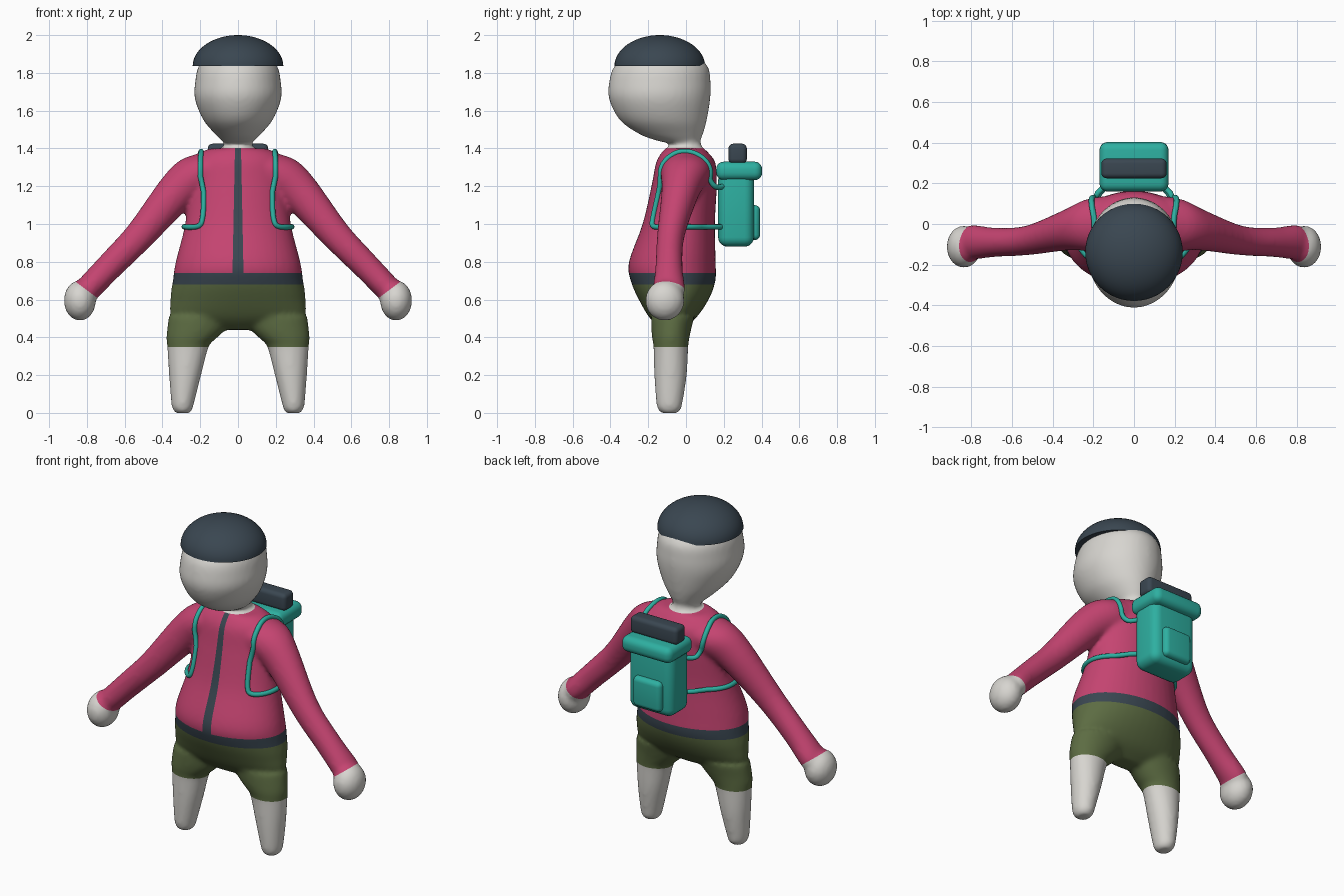
import bpy, bmesh, math
from mathutils import Vector, Matrix
from mathutils.bvhtree import BVHTree

old = bpy.data.objects.get("Cube")
if old:
    bpy.data.objects.remove(old, do_unlink=True)


def material(name, rgb):
    m = bpy.data.materials.new(name)
    m.use_nodes = True
    m.diffuse_color = (*rgb, 1)
    m.node_tree.nodes["Principled BSDF"].inputs["Base Color"].default_value = (*rgb, 1)
    return m


SKIN = material("pale_grey", (0.68, 0.665, 0.63))
PINK = material("raspberry", (0.56, 0.058, 0.165))
OLIVE = material("olive_green", (0.108, 0.15, 0.055))
DARK = material("slate", (0.042, 0.062, 0.082))
TEAL = material("teal", (0.027, 0.43, 0.355))


def add_object(name, bm, mats):
    mesh = bpy.data.meshes.new(name)
    bm.to_mesh(mesh)
    bm.free()
    for m in mats:
        mesh.materials.append(m)
    ob = bpy.data.objects.new(name, mesh)
    bpy.context.collection.objects.link(ob)
    for p in mesh.polygons:
        p.use_smooth = True
    return ob


def spline(points, steps):
    """Catmull-Rom through tuples of any length."""
    pts = [points[0]] + list(points) + [points[-1]]
    out = []
    for a, b, c, d in zip(pts, pts[1:], pts[2:], pts[3:]):
        for i in range(steps):
            t = i / steps
            out.append([0.5 * (2 * q + (r - p) * t + (2 * p - 5 * q + 4 * r - s) * t * t
                               + (3 * q - p - 3 * r + s) * t ** 3)
                        for p, q, r, s in zip(a, b, c, d)])
    return out + [list(points[-1])]


def loft(bm, sections, u, v, sides=40):
    """Skin elliptical rings (x, y, z, ru, rv) lying in the plane of u and v."""
    rings = []
    for x, y, z, ru, rv in spline(sections, 5):
        ring = []
        for k in range(sides):
            a = 2 * math.pi * k / sides
            ring.append(bm.verts.new(Vector((x, y, z)) + u * ru * math.cos(a) + v * rv * math.sin(a)))
        rings.append(ring)
    for lo, hi in zip(rings, rings[1:]):
        for k in range(sides):
            n = (k + 1) % sides
            bm.faces.new((lo[k], lo[n], hi[n], hi[k]))
    bm.faces.new(rings[0][::-1])
    bm.faces.new(rings[-1])


X, Y = Vector((1, 0, 0)), Vector((0, 1, 0))


def upright(bm, rows):
    """Loft rows of (z, half width, front y, back y)."""
    loft(bm, [(0, (f + b) / 2, z, w, (b - f) / 2) for z, w, f, b in rows], X, Y)


# Body shells: torso, head with neck, arms, hands, legs
bm = bmesh.new()
upright(bm, [(0.44, 0.14, -0.12, -0.03), (0.50, 0.34, -0.19, 0.05), (0.60, 0.358, -0.25, 0.12),
             (0.70, 0.345, -0.293, 0.156), (0.80, 0.33, -0.302, 0.157), (1.00, 0.28, -0.23, 0.153),
             (1.20, 0.26, -0.183, 0.163), (1.32, 0.25, -0.16, 0.157), (1.37, 0.215, -0.135, 0.125),
             (1.40, 0.15, -0.11, 0.095)])
upright(bm, [(1.33, 0.075, -0.09, 0.087), (1.42, 0.073, -0.09, 0.08), (1.44, 0.085, -0.15, 0.075),
             (1.475, 0.12, -0.245, 0.09), (1.55, 0.183, -0.35, 0.11), (1.66, 0.228, -0.407, 0.128),
             (1.75, 0.227, -0.407, 0.13), (1.84, 0.206, -0.376, 0.112), (1.93, 0.13, -0.27, 0.01)])
for s in (-1, 1):
    arm_u = Vector((0.74 * s, 0, 0.67))
    loft(bm, [(0.12 * s, 0.0, 1.285, 0.13, 0.14), (0.22 * s, -0.005, 1.25, 0.125, 0.128),
              (0.33 * s, -0.03, 1.165, 0.105, 0.10), (0.52 * s, -0.08, 0.94, 0.081, 0.073),
              (0.68 * s, -0.09, 0.775, 0.073, 0.072), (0.79 * s, -0.09, 0.66, 0.069, 0.085),
              (0.82 * s, -0.095, 0.625, 0.062, 0.08)], arm_u, Y)
    hand = Matrix.LocRotScale(Vector((0.837 * s, -0.112, 0.595)), None, Vector((0.085, 0.104, 0.107)))
    bmesh.ops.create_uvsphere(bm, u_segments=32, v_segments=20, radius=1, matrix=hand)
    loft(bm, [(0.293 * s, -0.088, -0.002, 0.035, 0.04), (0.293 * s, -0.088, 0.015, 0.05, 0.058),
              (0.293 * s, -0.088, 0.05, 0.06, 0.069), (0.28 * s, -0.082, 0.2, 0.085, 0.086),
              (0.265 * s, -0.08, 0.35, 0.11, 0.092), (0.249 * s, -0.081, 0.39, 0.13, 0.098),
              (0.222 * s, -0.078, 0.44, 0.154, 0.105), (0.195 * s, -0.07, 0.51, 0.172, 0.115)], X, Y)
bmesh.ops.recalc_face_normals(bm, faces=bm.faces)
body = add_object("body", bm, [])

# Fuse the shells into one soft skin
mod = body.modifiers.new("fuse", 'REMESH')
mod.mode, mod.voxel_size, mod.use_smooth_shade = 'VOXEL', 0.013, True
mod = body.modifiers.new("soften", 'SMOOTH')
mod.factor, mod.iterations = 0.5, 8
evaluated = body.evaluated_get(bpy.context.evaluated_depsgraph_get())
fused = bpy.data.meshes.new_from_object(evaluated)
bpy.data.objects.remove(body, do_unlink=True)
bm = bmesh.new()
bm.from_mesh(fused)
bpy.data.meshes.remove(fused)


def cut(co, normal, keep):
    faces = [f for f in bm.faces if keep(f.calc_center_median())]
    edges = {e for f in faces for e in f.edges}
    verts = {v for f in faces for v in f.verts}
    bmesh.ops.bisect_plane(bm, geom=faces + list(edges) + list(verts), dist=1e-5,
                           plane_co=co, plane_no=normal)


# Clean clothing borders: hems, belt, collar, zip, cuffs
HEM, BELT_LOW, BELT_TOP, COLLAR = 0.35, 0.68, 0.74, 1.402
CUFF, CUFF_DIR = Vector((0.80, 0, 0.65)), Vector((0.6, 0, -0.8))
for z in (HEM, BELT_LOW, BELT_TOP, COLLAR):
    cut((0, 0, z), (0, 0, 1), lambda c: abs(c.x) < 0.5)
for s in (-1, 1):
    cut((0.016 * s, 0, COLLAR), (s, 0, 0.02), lambda c: abs(c.x) < 0.1 and c.y < 0 and 0.7 < c.z < 1.45)
    cut((CUFF.x * s, 0, CUFF.z), (CUFF_DIR.x * s, 0, CUFF_DIR.z), lambda c: c.x * s > 0.6)


def clothing(c):
    if abs(c.x) > 0.5:
        past = (Vector((abs(c.x), 0, c.z)) - CUFF).dot(CUFF_DIR) > 0
        return 0 if past else 1
    if c.z < HEM or c.z > COLLAR:
        return 0
    if c.z < BELT_LOW:
        return 2
    if c.z < BELT_TOP:
        return 3
    zip_half = 0.016 + 0.02 * (COLLAR - c.z)
    return 3 if abs(c.x) < zip_half and c.y < -0.03 else 1


for f in bm.faces:
    f.material_index = clothing(f.calc_center_median())
surface = BVHTree.FromBMesh(bm)
add_object("body", bm, [SKIN, PINK, OLIVE, DARK])

# Domed cap
bm = bmesh.new()
dome = Matrix.LocRotScale(Vector((0, -0.139, 1.835)), None, Vector((0.24, 0.24, 0.165)))
bmesh.ops.create_uvsphere(bm, u_segments=48, v_segments=32, radius=1, matrix=dome)
bmesh.ops.bisect_plane(bm, geom=bm.verts[:] + bm.edges[:] + bm.faces[:], dist=1e-4,
                       plane_co=(0, 0, 1.836), plane_no=(0, 0, 1), clear_inner=True)
bmesh.ops.holes_fill(bm, edges=[e for e in bm.edges if e.is_boundary])
cap = add_object("cap", bm, [DARK])


def rounded_box(name, low, high, radius, mat):
    low, high = Vector(low), Vector(high)
    bm = bmesh.new()
    bmesh.ops.create_cube(bm, size=1, matrix=Matrix.LocRotScale((low + high) / 2, None, high - low))
    bmesh.ops.bevel(bm, geom=bm.edges[:], offset=radius, segments=5, profile=0.5, affect='EDGES')
    return add_object(name, bm, [mat])


# Backpack
boxes = [
    rounded_box("backpack", (-0.15, 0.17, 0.88), (0.15, 0.36, 1.28), 0.05, TEAL),
    rounded_box("backpack_lid", (-0.17, 0.16, 1.232), (0.17, 0.403, 1.33), 0.04, TEAL),
    rounded_box("backpack_pocket", (-0.095, 0.33, 0.915), (0.095, 0.392, 1.1), 0.028, TEAL),
    rounded_box("bed_roll", (-0.16, 0.225, 1.32), (0.16, 0.322, 1.425), 0.025, DARK),
]
for ob in boxes + [cap]:
    bpy.ops.object.select_all(action='DESELECT')
    ob.select_set(True)
    bpy.context.view_layer.objects.active = ob
    bpy.ops.object.shade_smooth_by_angle(angle=math.radians(40))

# Shoulder straps that hug the jacket
PATH = [(0.13, 0.2, 1.2), (0.18, 0.15, 1.2), (0.205, 0.12, 1.29), (0.205, 0.05, 1.39),
        (0.2, -0.05, 1.39), (0.2, -0.14, 1.3), (0.2, -0.18, 1.15), (0.203, -0.2, 1.05),
        (0.22, -0.2, 1.0), (0.265, -0.13, 0.985), (0.28, -0.02, 0.985), (0.24, 0.08, 0.985),
        (0.13, 0.19, 0.985)]
for s, side in ((1, "left"), (-1, "right")):
    curve = bpy.data.curves.new(side + "_strap", 'CURVE')
    curve.dimensions = '3D'
    curve.bevel_depth, curve.bevel_resolution, curve.use_fill_caps = 0.014, 3, True
    pts = []
    for x, y, z in spline(PATH, 6):
        p = Vector((x * s, y, z))
        if y < 0.14:
            hit, normal, _, _ = surface.find_nearest(p)
            p = hit + normal * 0.004
        pts.append(p)
    line = curve.splines.new('POLY')
    line.points.add(len(pts) - 1)
    for i, point in enumerate(line.points):
        # Average neighbours for an even run
        near = pts[max(i - 1, 0):i + 2]
        point.co = (*(sum(near, Vector()) / len(near)), 1)
    line.use_smooth = True
    curve.materials.append(TEAL)
    bpy.context.collection.objects.link(bpy.data.objects.new(side + "_strap", curve))
